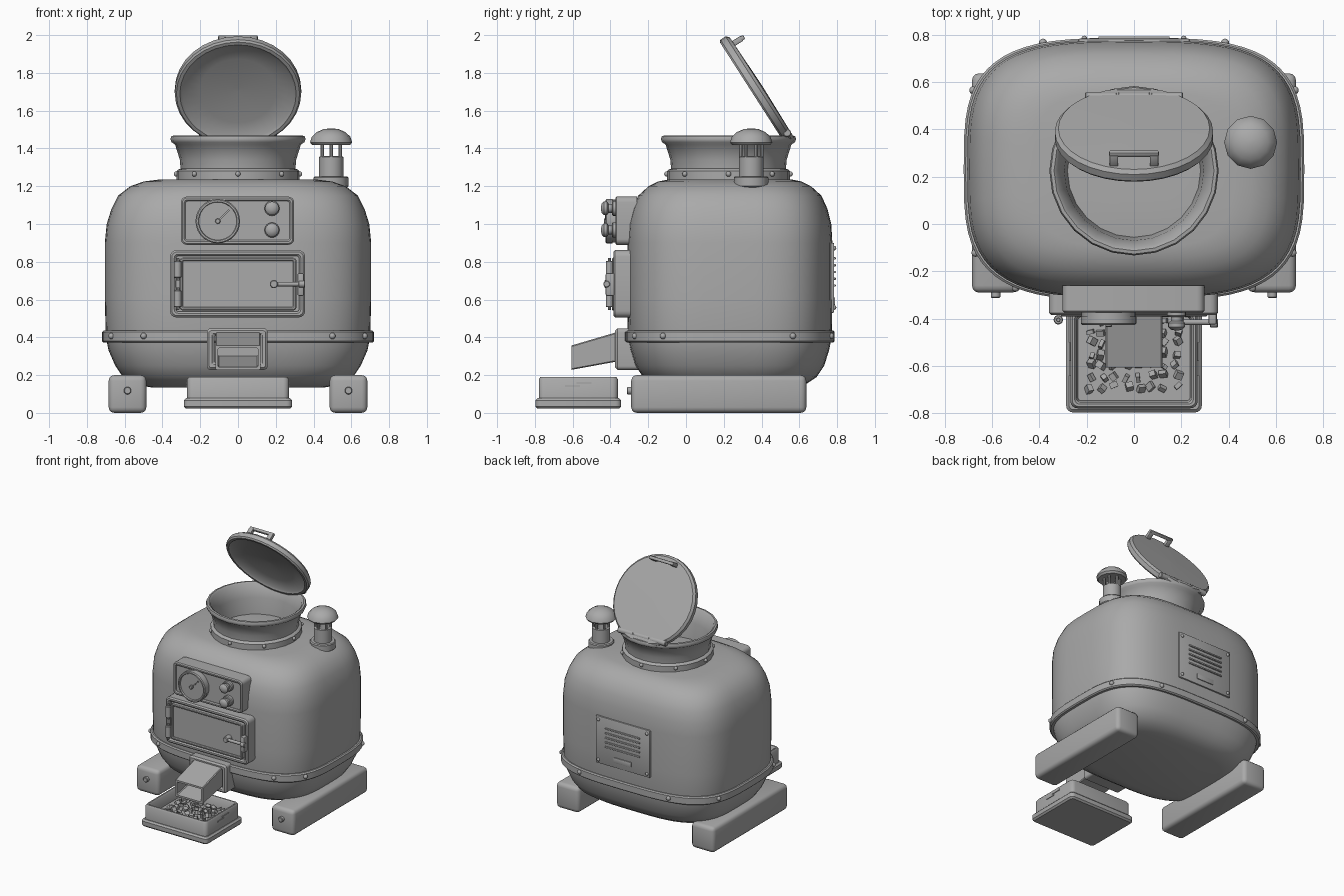
import bpy, bmesh, math, random
from mathutils import Vector, Matrix, Euler

if "Cube" in bpy.data.objects:
    bpy.data.objects.remove(bpy.data.objects["Cube"])

random.seed(4)
grey = bpy.data.materials.new("plain grey")
grey.diffuse_color = (0.4, 0.4, 0.4, 1)
grey.use_nodes = True
grey.node_tree.nodes["Principled BSDF"].inputs["Base Color"].default_value = grey.diffuse_color
T = Matrix.Translation


def finish(name, bm, m=None):
    if m:
        bm.transform(m)
    bmesh.ops.recalc_face_normals(bm, faces=bm.faces[:])
    me = bpy.data.meshes.new(name)
    bm.to_mesh(me)
    bm.free()
    me.materials.append(grey)
    ob = bpy.data.objects.new(name, me)
    bpy.context.collection.objects.link(ob)
    return ob


def loft(name, rings, start=True, end=True, cyclic=False, m=None):
    bm = bmesh.new()
    rs = [[bm.verts.new(p) for p in r] for r in rings]
    n = len(rs[0])
    pairs = list(zip(rs, rs[1:])) + ([(rs[-1], rs[0])] if cyclic else [])
    for a, b in pairs:
        for i in range(n):
            j = (i + 1) % n
            bm.faces.new((a[i], a[j], b[j], b[i]))
    if not cyclic:
        if start:
            bm.faces.new(rs[0])
        if end:
            bm.faces.new(rs[-1])
    return finish(name, bm, m)


def lathe(name, prof, n=20, m=None, **kw):
    rings = [[(r * math.cos(2 * math.pi * i / n), r * math.sin(2 * math.pi * i / n), z)
              for i in range(n)] for r, z in prof]
    return loft(name, rings, m=m, **kw)


def cyl(name, c, r, d, axis='Z', n=14, m=None):
    rot = {'Z': Matrix(), 'X': Matrix.Rotation(math.pi / 2, 4, 'Y'),
           'Y': Matrix.Rotation(math.pi / 2, 4, 'X')}[axis]
    b = min(r, d) * 0.2
    prof = [(r - b, -d / 2), (r, -d / 2 + b), (r, d / 2 - b), (r - b, d / 2)]
    return lathe(name, prof, n, (m or Matrix()) @ T(c) @ rot)


def box(name, x, y, z, bevel=0.0, seg=2, m=None):
    bm = bmesh.new()
    c = [(a + b) / 2 for a, b in (x, y, z)]
    s = [b - a for a, b in (x, y, z)]
    bmesh.ops.create_cube(bm, size=1, matrix=T(c) @ Matrix.Diagonal((*s, 1)))
    if bevel:
        bmesh.ops.bevel(bm, geom=bm.edges[:], offset=bevel, segments=seg, profile=0.5, affect='EDGES')
    return finish(name, bm, m)


def rivet(name, c, r=0.017):
    bm = bmesh.new()
    bmesh.ops.create_uvsphere(bm, u_segments=10, v_segments=6, radius=r, matrix=T(c))
    return finish(name, bm)


def rr(a0, a1, b0, b1, r, h, plane='xz', seg=4):
    """Rounded rectangle ring at height h along the third axis."""
    pts = []
    for k, (cx, cy) in enumerate(((a1 - r, b1 - r), (a0 + r, b1 - r), (a0 + r, b0 + r), (a1 - r, b0 + r))):
        for i in range(seg + 1):
            t = (k + i / seg) * math.pi / 2
            a, b = cx + r * math.cos(t), cy + r * math.sin(t)
            pts.append((a, h, b) if plane == 'xz' else (a, b, h))
    return pts


def plate(name, x0, x1, z0, z1, back, front, r=0.03, b=0.012):
    return loft(name, [rr(x0, x1, z0, z1, r, back), rr(x0, x1, z0, z1, r, front + b),
                       rr(x0 + b, x1 - b, z0 + b, z1 - b, r - b * .7, front)])


def frame(name, x0, x1, z0, z1, w, back, front, r=0.03):
    b = w * .3
    def g(i, y):
        return rr(x0 + i, x1 - i, z0 + i, z1 - i, max(r - i * .7, .006), y)
    return loft(name, [g(0, back), g(0, front + b), g(b, front), g(w - b, front), g(w, front + b), g(w, back)],
                cyclic=True)


CY, EXP = 0.232, 3.4


def oval(sx, sy, z, n=64):
    f = lambda v: math.copysign(abs(v) ** (2 / EXP), v)
    return [(sx * f(math.cos(2 * math.pi * i / n)), CY + sy * f(math.sin(2 * math.pi * i / n)), z) for i in range(n)]


# Boiler body and its riveted belt
rows = [(.135, .46, .33), (.15, .54, .40), (.19, .61, .46), (.25, .65, .50), (.33, .685, .525), (.4, .70, .54),
        (.6, .705, .543), (.9, .705, .543), (1.0, .695, .537), (1.08, .67, .517), (1.15, .635, .485),
        (1.2, .57, .43), (1.225, .50, .38), (1.235, .42, .33), (1.238, .2, .15)]
loft("body", [oval(sx, sy, z) for z, sx, sy in rows])
loft("belt", [oval(.68, .52, .372), oval(.712, .547, .372), oval(.72, .555, .38), oval(.72, .555, .428),
              oval(.712, .547, .436), oval(.68, .52, .436)], cyclic=True)
for s in (-1, 1):
    for x, side in ((.5, -1), (.67, -1), (.68, 1), (.385, 1)):
        y = CY + side * .555 * (1 - (x / .72) ** EXP) ** (1 / EXP)
        rivet("belt_rivet", (s * x, y, .407))

# Feet rails
for s in (-1, 1):
    box("foot_rail", (s * .585 - .1, s * .585 + .1), (-.29, .637), (0, .2), .03, 3)
    cyl("foot_bolt", (s * .585, -.298, .118), .02, .03, 'Y')

# Hopper collar on top
HC = T((0, .225, 0))
lathe("hopper", [(.325, 1.225), (.325, 1.28), (.318, 1.288), (.304, 1.293), (.308, 1.34), (.333, 1.42), (.352, 1.433),
                 (.358, 1.45), (.352, 1.466), (.338, 1.468), (.325, 1.458), (.295, 1.36), (.28, 1.225)],
      24, HC, cyclic=True)
for i in range(8):
    t = i * math.pi / 4
    rivet("hopper_rivet", (.327 * math.sin(t), .225 - .327 * math.cos(t), 1.265), .014)

# Open lid with hinge and handle
LM = T((0, .38, 1.705)) @ Matrix.Rotation(math.radians(-57.3), 4, 'X')
lathe("lid", [(.01, .008), (.2, 0), (.295, -.018), (.308, -.03), (.326, -.03), (.335, -.02), (.335, .012),
              (.32, .028), (.01, .034)], 32, LM)
box("lid_handle_bar", (-.105, .105), (-.292, -.268), (.07, .094), .007, m=LM)
for s in (-1, 1):
    box("lid_handle_post", (s * .085 - .018, s * .085 + .018), (-.295, -.265), (.025, .08), .005, m=LM)
for i in (-1, 0, 1):
    cyl("lid_hinge", (i * .14, .535, 1.482), .022, .135, 'X')

# Chimney with domed cap
CM = T((.493, .345, 0))
lathe("chimney_pipe", [(.08, 1.19), (.092, 1.2), (.092, 1.245), (.086, 1.252), (.065, 1.252), (.065, 1.355),
                       (.05, 1.36), (.045, 1.3)], 16, CM)
for i in range(6):
    t = (i + .5) * math.pi / 3
    cyl("chimney_post", (.055 * math.cos(t), .055 * math.sin(t), 1.385), .009, .11, n=8, m=CM)
lathe("chimney_cap", [(.06, 1.425), (.1, 1.418), (.112, 1.432), (.102, 1.462), (.075, 1.487), (.04, 1.502),
                      (.008, 1.506)], 12, CM)

# Control panel: gauge and two knobs
plate("control_panel", -.302, .297, .89, 1.145, -.26, -.362)
frame("panel_rim", -.302, .297, .89, 1.145, .024, -.33, -.374)
cyl("gauge", (-.107, -.385, 1.015), .114, .06, 'Y', 28)
lathe("gauge_rim", [(.118, 0), (.118, .03), (.112, .036), (.103, .036), (.1, .03), (.1, 0)], 28,
      T((-.107, -.39, 1.015)) @ Matrix.Rotation(math.pi / 2, 4, 'X'), cyclic=True)
cyl("gauge_hub", (-.107, -.42, 1.015), .014, .03, 'Y', 12)
box("gauge_needle", (-.01, .085), (-.004, .004), (-.004, .004),
    m=T((-.107, -.424, 1.015)) @ Matrix.Rotation(-math.pi / 4, 4, 'Y'))
for z in (.968, 1.083):
    cyl("knob_collar", (.18, -.378, z), .04, .03, 'Y', 16)
    cyl("knob_stem", (.18, -.40, z), .024, .05, 'Y', 12)
    lathe("knob", [(.025, 0), (.036, .008), (.036, .025), (.025, .036), (.008, .04)], 16,
          T((.18, -.41, z)) @ Matrix.Rotation(math.pi / 2, 4, 'X'))

# Firebox door
plate("door_frame", -.36, .355, .505, .862, -.29, -.355, .035)
frame("door_frame_rim", -.36, .355, .505, .862, .032, -.33, -.385, .035)
plate("door", -.31, .31, .542, .822, -.33, -.378, .02, .01)
frame("door_rim", -.31, .31, .542, .822, .018, -.35, -.392, .02)
for z in (.605, .76):
    cyl("door_hinge", (-.32, -.405, z), .02, .09, 'Z')
    cyl("door_hinge_pin", (-.32, -.405, z), .009, .12, 'Z', 8)
box("door_latch_plate", (.315, .35), (-.425, -.37), (.62, .74), .008)
cyl("door_handle", (.265, -.415, .682), .012, .15, 'X')
cyl("door_handle_pivot", (.19, -.402, .682), .022, .06, 'Y')
cyl("door_handle_knob", (.338, -.42, .682), .018, .035, 'X')

# Outlet chute with flange
frame("chute_flange", -.165, .157, .228, .447, .04, -.25, -.375, .02)
def cr(w, y, z0, z1):
    return rr(-w, w, z0, z1, .006, y, seg=1)
loft("chute", [cr(.12, -.30, .284, .447), cr(.12, -.606, .228, .357), cr(.106, -.606, .242, .343),
               cr(.106, -.32, .30, .42)], cyclic=False)

# Ash tray with base and chips
def tr(i, z, r):
    return rr(-.287 + i, .287 - i, -.797 + i, -.343 - i, r, z, 'xy')
loft("tray_base", [tr(.012, .022, .02), tr(0, .034, .03), tr(0, .066, .03), tr(.012, .078, .02)])
loft("tray", [tr(.018, .07, .03), tr(.018, .178, .03), tr(.026, .19, .026), tr(.036, .19, .02), tr(.044, .18, .018),
              tr(.05, .105, .015)])
for s in (-1, 1):
    for k in (0, 1):
        box("tray_slot", (s * .27 - .004, s * .27 + .004), (-.64 + k * .06, -.56 + k * .06),
            (.138 + k * .016, .148 + k * .016))
bm = bmesh.new()
for i in range(8):
    for j in range(7):
        p = (-.185 + i * .052 + random.uniform(-.01, .01), -.69 + j * .047 + random.uniform(-.01, .01), .115)
        rot = Euler([random.uniform(0, 3) for _ in range(3)]).to_matrix().to_4x4()
        sc = Matrix.Diagonal([random.uniform(.016, .034) for _ in range(3)] + [1])
        bmesh.ops.create_cube(bm, size=1, matrix=T(p) @ rot @ sc)
chips = finish("ash_chips", bm)

# Rear vent plate
box("vent_plate", (-.235, .235), (.75, .784), (.53, .9), .006)
for x in (-.21, .21):
    for z in (.558, .872):
        rivet("vent_rivet", (x, .783, z), .013)
for i in range(5):
    box("vent_slat", (-.15, .15), (.775, .793), (.668 + i * .036, .68 + i * .036), .003)
box("vent_label_plate", (-.075, .075), (.775, .79), (.572, .612), .003)

# Smooth shading with sharp edges kept
for ob in bpy.data.objects:
    ob.select_set(ob is not chips)
bpy.context.view_layer.objects.active = bpy.data.objects["body"]
bpy.ops.object.shade_smooth_by_angle(angle=math.radians(40))
